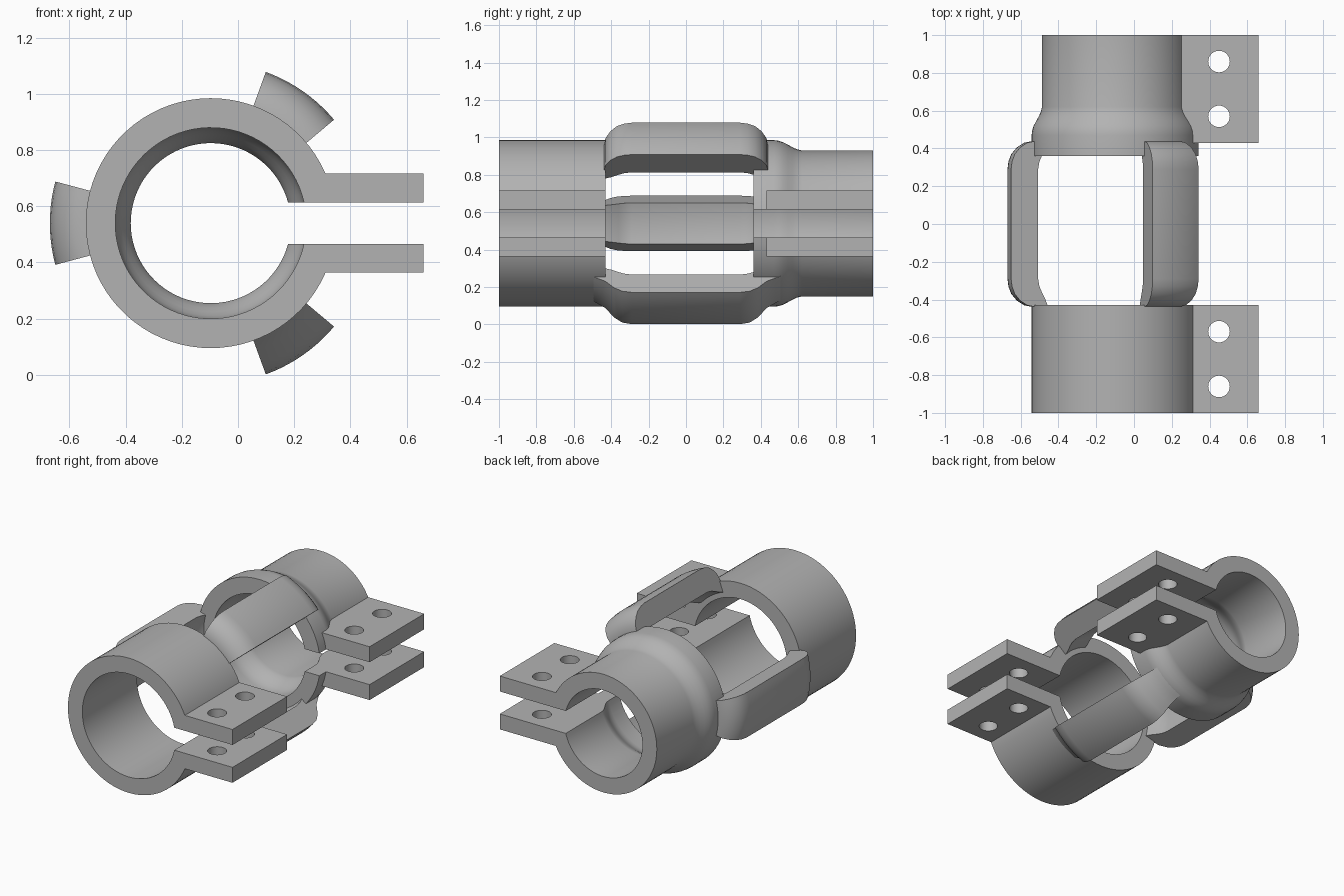
import bpy, bmesh, math
from mathutils import Vector

if "Cube" in bpy.data.objects:
    bpy.data.objects.remove(bpy.data.objects["Cube"])

AX, AZ = -0.097, 0.54          # tube axis
SLIT, LIP = 0.074, 0.176       # half slit, outer face of the ears

steel = bpy.data.materials.new("grey metal")
steel.use_nodes = True
GREY = (0.45, 0.45, 0.45, 1)
steel.diffuse_color = GREY
steel.node_tree.nodes["Principled BSDF"].inputs["Base Color"].default_value = GREY


def polar(r, a, y):
    return Vector((AX + r * math.cos(a), y, AZ + r * math.sin(a)))


def finish(bm, name, smooth=True):
    bmesh.ops.recalc_face_normals(bm, faces=bm.faces)
    mesh = bpy.data.meshes.new(name)
    bm.to_mesh(mesh)
    bm.free()
    ob = bpy.data.objects.new(name, mesh)
    bpy.context.collection.objects.link(ob)
    mesh.materials.append(steel)
    bpy.ops.object.select_all(action='DESELECT')
    ob.select_set(True)
    bpy.context.view_layer.objects.active = ob
    if smooth:
        bpy.ops.object.shade_smooth_by_angle(angle=math.radians(30))
    return ob


def loft(name, sections):
    """Skin closed sections one after another and cap both ends with quads."""
    bm = bmesh.new()
    rows = [[bm.verts.new(p) for p in s] for s in sections]
    n = len(rows[0])
    for a, b in zip(rows, rows[1:]):
        for i in range(n):
            j = (i + 1) % n
            bm.faces.new((a[i], a[j], b[j], b[i]))
    for row in (rows[0], rows[-1]):
        for i in range(n // 2 - 1):
            bm.faces.new((row[i], row[i + 1], row[n - 2 - i], row[n - 1 - i]))
    return finish(bm, name)


def slit_ring(outer, inner, y, steps=72):
    """C-shaped section whose ends lie on the flat slit faces."""
    pts = []
    for r in (outer, inner):
        a0 = math.asin(SLIT / r)
        arc = [polar(r, a0 + (2 * math.pi - 2 * a0) * i / steps, y) for i in range(steps + 1)]
        pts += arc if r == outer else arc[::-1]
    return pts


# Clamp tubes: plain at the front, necked at the back
loft("front_clamp", [slit_ring(0.445, 0.34, y) for y in (-1, -0.43)])
neck = [(0.36, 0), (0.47, 0), (0.495, 0.003), (0.52, 0.011), (0.545, 0.024),
        (0.57, 0.038), (0.595, 0.049), (0.62, 0.055), (1, 0.055)]
loft("back_clamp", [slit_ring(0.445 - d, 0.34 - d, y) for y, d in neck])


# Bridging arms: a bent strip profile swept around the axis
def arm(name, degrees, half, steps=10):
    pts = [(-y, r) for y, r in reversed(half)] + half
    # outer run first, then the inner run back
    inner = [(0.44, 0.37), (0.40, 0.385), (0.36, 0.405), (0.33, 0.418), (0.29, 0.425)]
    inner += [(-y, r) for y, r in reversed(inner)]
    outer = pts
    while len(inner) < len(outer):
        inner.insert(0, (half[-1][0] - 0.0005 * len(inner), 0.37))
        inner.append((-inner[0][0], 0.37))
    profile = outer + inner
    loft(name, [[polar(r, math.radians(degrees - 15 + 30 * i / steps), y) for y, r in profile]
                for i in range(steps + 1)])


bend = [(0.29, 0.573), (0.33, 0.568), (0.37, 0.553), (0.405, 0.524), (0.43, 0.485), (0.44, 0.435)]
sweep = [(0.29, 0.573), (0.34, 0.564), (0.385, 0.535), (0.43, 0.482), (0.48, 0.452), (0.55, 0.415)]
arm("upper_arm", 55, bend)
arm("side_arm", 180, bend)
arm("lower_arm", -55, sweep)

# Ears with bolt holes
for end, y0, y1 in (("front", -1, -0.43), ("back", 0.43, 1)):
    for level, sign in (("upper", 1), ("lower", -1)):
        bm = bmesh.new()
        bmesh.ops.create_cube(bm, size=1)
        for v in bm.verts:
            v.co = (AX + 0.345 if v.co.x < 0 else 0.66,
                    y0 if v.co.y < 0 else y1,
                    AZ + sign * (SLIT if v.co.z < 0 else LIP))
        ear = finish(bm, f"{end}_{level}_ear", False)
        for hole in (0.57, 0.86):
            bpy.ops.mesh.primitive_cylinder_add(
                vertices=40, radius=0.057, depth=1,
                location=(0.45, math.copysign(hole, y0), AZ))
            cutter = bpy.context.object
            cutter.hide_render = True
            bpy.context.view_layer.objects.active = ear
            mod = ear.modifiers.new("bolt_hole", 'BOOLEAN')
            mod.operation, mod.solver, mod.object = 'DIFFERENCE', 'EXACT', cutter
            bpy.ops.object.modifier_apply(modifier=mod.name)
            bpy.data.objects.remove(cutter)
        bpy.ops.object.select_all(action='DESELECT')
        ear.select_set(True)
        bpy.ops.object.shade_smooth_by_angle(angle=math.radians(30))
